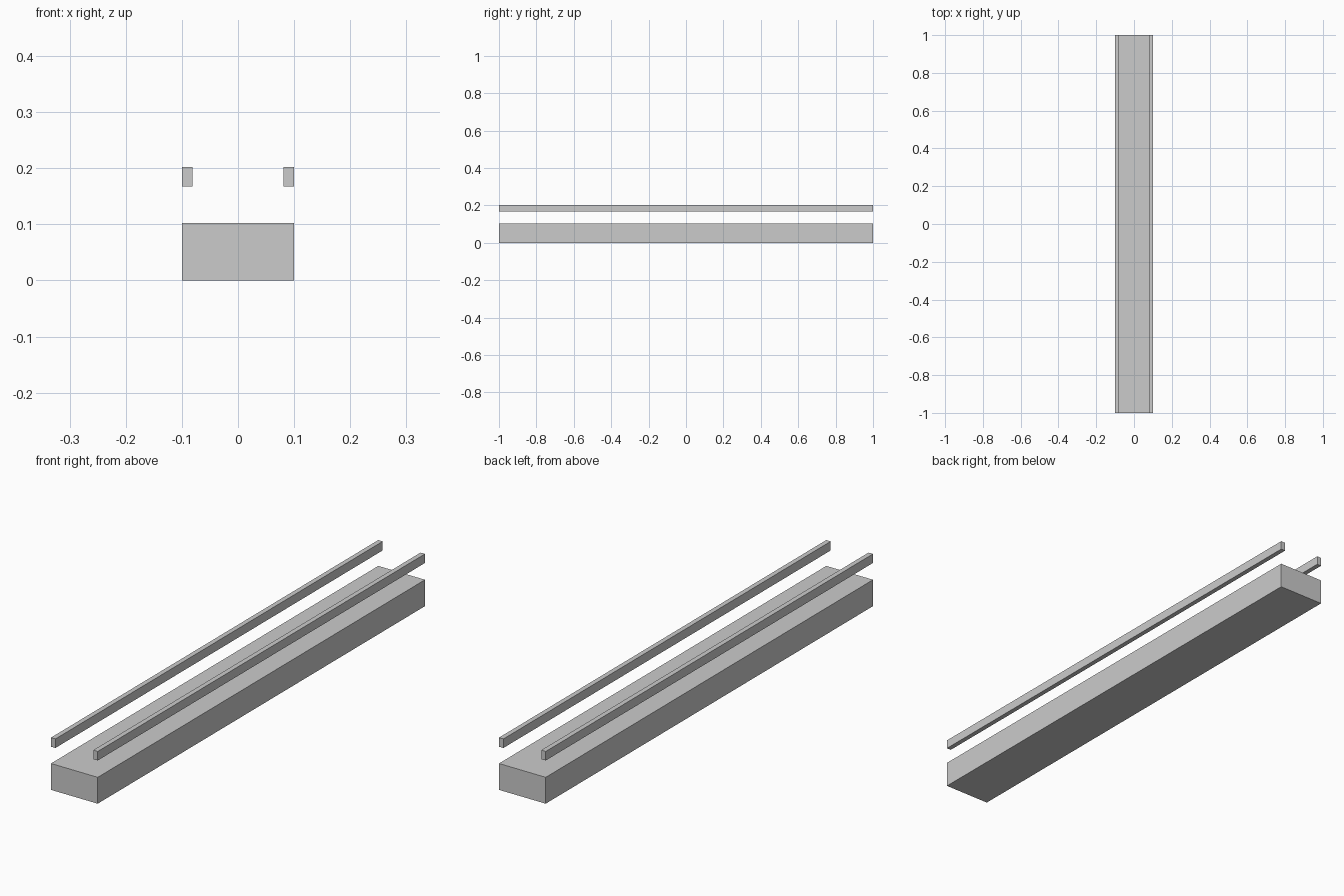
import bpy

if "Cube" in bpy.data.objects:
    bpy.data.objects.remove(bpy.data.objects["Cube"])


def box(name, x, y, z):
    """Add a box from (min, max) ranges on each axis."""
    ranges = (x, y, z)
    bpy.ops.mesh.primitive_cube_add(size=1, location=[(a + b) / 2 for a, b in ranges])
    obj = bpy.context.object
    obj.name = name
    obj.scale = [b - a for a, b in ranges]
    bpy.ops.object.transform_apply(location=False, rotation=False, scale=True)
    return obj


LENGTH = (-1.0, 1.0)

# Solid slab
box("base_slab", (-0.1, 0.1), LENGTH, (0.0, 0.102))

# Two floating rails, flush with the slab's outer sides
for side, x in (("left", (-0.1, -0.081)), ("right", (0.081, 0.1))):
    box(f"{side}_rail", x, LENGTH, (0.167, 0.202))
